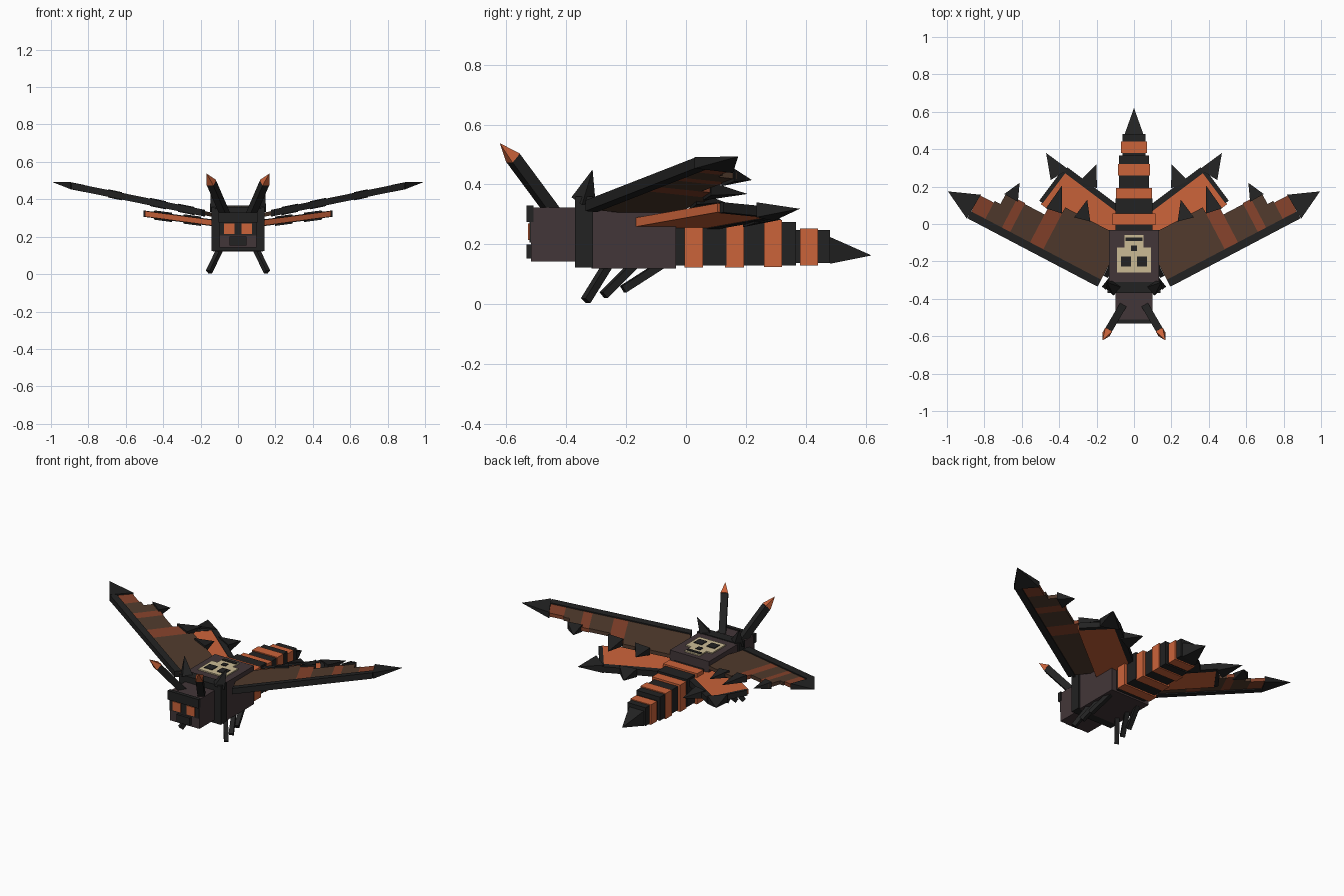
import bpy, bmesh
from mathutils import Vector, Matrix
from math import pi

cube = bpy.data.objects.get("Cube")
if cube:
    bpy.data.objects.remove(cube, do_unlink=True)


def material(name, r, g, b):
    m = bpy.data.materials.new(name)
    m.use_nodes = True
    m.diffuse_color = (r, g, b, 1)
    bsdf = next(n for n in m.node_tree.nodes if n.type == 'BSDF_PRINCIPLED')
    bsdf.inputs["Base Color"].default_value = (r, g, b, 1)
    bsdf.inputs["Roughness"].default_value = 0.9
    return m


BLACK = material("charcoal black", 0.016, 0.016, 0.016)
GREY = material("dark plum grey", 0.055, 0.037, 0.040)
ORANGE = material("orange", 0.60, 0.125, 0.042)
CREAM = material("bone cream", 0.60, 0.50, 0.30)
BROWN = material("wing brown", 0.082, 0.043, 0.026)
RUST = material("rust stripe", 0.235, 0.055, 0.024)


def finish(name, bm, mat):
    bmesh.ops.recalc_face_normals(bm, faces=bm.faces)
    mesh = bpy.data.meshes.new(name)
    bm.to_mesh(mesh)
    bm.free()
    mesh.materials.append(mat)
    ob = bpy.data.objects.new(name, mesh)
    bpy.context.scene.collection.objects.link(ob)
    return ob


def box(name, lo, hi, mat, fn=None):
    """Box between two corners, optionally bent through a mapping."""
    lo, hi = Vector(lo), Vector(hi)
    bm = bmesh.new()
    bmesh.ops.create_cube(bm, size=1)
    for v in bm.verts:
        p = Vector((lo[i] if v.co[i] < 0 else hi[i] for i in range(3)))
        v.co = fn(p) if fn else p
    return finish(name, bm, mat)


def beam(name, a, b, r0, r1, mat):
    """Square rod or spike from a to b with half widths r0 and r1."""
    a, b = Vector(a), Vector(b)
    d = b - a
    bm = bmesh.new()
    bmesh.ops.create_cone(bm, cap_ends=True, segments=4, radius1=r0 * 2 ** .5,
                          radius2=r1 * 2 ** .5, depth=d.length)
    rot = d.to_track_quat('Z', 'Y').to_matrix().to_4x4()
    bmesh.ops.transform(bm, verts=bm.verts, matrix=Matrix.Translation((a + b) / 2)
                        @ rot @ Matrix.Rotation(pi / 4, 4, 'Z'))
    bmesh.ops.remove_doubles(bm, verts=bm.verts, dist=1e-5)
    return finish(name, bm, mat)


def spike(name, base, tip, half, thick, mat, fn):
    """Flat four-sided spike lying in a wing's plane."""
    base, tip = Vector((*base, 0)), Vector((*tip, 0))
    d = (tip - base).normalized()
    side, up = Vector((-d.y, d.x, 0)) * half, Vector((0, 0, thick))
    bm = bmesh.new()
    ring = [bm.verts.new(fn(base + side * i + up * j))
            for i, j in ((1, 1), (-1, 1), (-1, -1), (1, -1))]
    top = bm.verts.new(fn(tip))
    bm.faces.new(ring)
    for i in range(4):
        bm.faces.new((ring[i], ring[(i + 1) % 4], top))
    return finish(name, bm, mat)


def wing_frame(origin, axis, z0, slope, s):
    """Map (along, back, up) in a wing to model space; s picks the side."""
    ax, ay = axis

    def fn(p):
        x = origin[0] + ax * p.x - ay * p.y
        y = origin[1] + ay * p.x + ax * p.y
        return Vector((s * x, y, z0 + slope * (x - .14) + p.z))
    return fn


# Head, face and collar
box("head", (-.10, -.517, .143), (.10, -.36, .323), GREY)
box("face_mask", (-.10, -.523, .207), (.10, -.516, .323), BLACK)
box("brow", (-.104, -.533, .275), (.104, -.51, .33), BLACK)
box("mouth", (-.045, -.533, .153), (.045, -.51, .20), BLACK)
box("collar", (-.142, -.37, .123), (.142, -.31, .36), BLACK)

# Thorax and the skull marking on its back
box("thorax", (-.133, -.315, .12), (.133, -.033, .355), GREY)
box("skull_cranium", (-.09, -.258, .35), (.09, -.125, .362), CREAM)
box("skull_jaw", (-.052, -.126, .35), (.052, -.06, .362), CREAM)
box("skull_nose", (-.015, -.145, .36), (.015, -.115, .366), BLACK)
box("skull_mouth", (-.046, -.09, .36), (.046, -.072, .366), BLACK)

# Banded tail: y start, y end, half width, z low, z high
tail = [
    (-.035, .135, .10, .13, .30, BLACK), (-.005, .057, .115, .122, .31, ORANGE),
    (.13, .193, .096, .122, .287, ORANGE), (.19, .367, .08, .13, .275, BLACK),
    (.26, .32, .086, .124, .281, ORANGE), (.36, .48, .062, .137, .248, BLACK),
    (.38, .44, .07, .13, .253, ORANGE)]
for i, (y0, y1, w, z0, z1, m) in enumerate(tail):
    box(f"tail_segment_{i + 1}", (-w, y0, z0), (w, y1, z1), m)
spike("tail_sting", (0, .48), (0, .62), .05, .045, BLACK,
      lambda p: Vector((p.x, p.y, .18 + p.z - (.017 if p.y > .6 else 0))))

# Parts repeated on each side
for side, s in (("left", 1), ("right", -1)):
    xs = sorted((s * .02, s * .075))
    box(f"{side}_eye", (xs[0], -.528, .215), (xs[1], -.52, .27), ORANGE)
    xs = sorted((s * .016, s * .07))
    box(f"{side}_skull_socket", (xs[0], -.228, .36), (xs[1], -.175, .366), BLACK)

    # Antenna, collar horn and legs
    beam(f"{side}_antenna", (s * .065, -.445, .31), (s * .142, -.577, .488),
         .02, .02, BLACK)
    beam(f"{side}_antenna_tip", (s * .142, -.577, .488), (s * .168, -.622, .538),
         .021, 0, ORANGE)
    beam(f"{side}_collar_horn", (s * .11, -.342, .345), (s * .145, -.312, .45),
         .03, 0, BLACK)
    for n, (y0, y1, z1) in enumerate(((-.262, -.335, .012), (-.175, -.275, .03),
                                      (-.085, -.21, .05))):
        k = .1 + .055 * (.13 - z1) / .118
        beam(f"{side}_leg_{n + 1}", (s * .098, y0, .13), (s * k, y1, z1),
             .013, .013, BLACK)

    # Upper wing: stepped panels behind a black leading spar
    up = wing_frame((.195, -.335), (.885, .465), .318, .205, s)
    panels = [(0, .35, .295, BROWN), (.35, .43, .265, RUST), (.43, .55, .21, BROWN),
              (.55, .60, .215, RUST), (.60, .665, .222, BROWN),
              (.665, .70, .15, BROWN), (.70, .785, .14, RUST)]
    for n, (a, b, chord, m) in enumerate(panels):
        box(f"{side}_upper_wing_panel_{n + 1}", (a, .03, -.011),
            (b, chord, .011), m, up)
    box(f"{side}_upper_wing_spar", (0, 0, -.018), (.787, .042, .018), BLACK, up)
    spike(f"{side}_upper_wing_tip", (.785, .071), (.945, .079), .074, .019, BLACK, up)
    for n, (b, t, w) in enumerate((((.24, .28), (.265, .386), .045),
                                   ((.395, .25), (.42, .39), .045),
                                   ((.63, .205), (.627, .298), .042))):
        spike(f"{side}_upper_wing_spike_{n + 1}", b, t, w, .022, BLACK, up)

    # Lower wing: orange panel with black trailing edge, end cap and spikes
    low = wing_frame((.13, -.17), (.8, .6), .275, .133, s)
    box(f"{side}_lower_wing_panel", (0, 0, -.015), (.46, .215, .015), ORANGE, low)
    box(f"{side}_lower_wing_edge", (.08, .21, -.018), (.465, .243, .018), BLACK, low)
    box(f"{side}_lower_wing_cap", (.455, .01, -.017), (.478, .235, .017), BLACK, low)
    for n, (b, t, w) in enumerate((((.475, .186), (.602, .236), .055),
                                   ((.32, .235), (.35, .35), .05))):
        spike(f"{side}_lower_wing_spike_{n + 1}", b, t, w, .025, BLACK, low)
